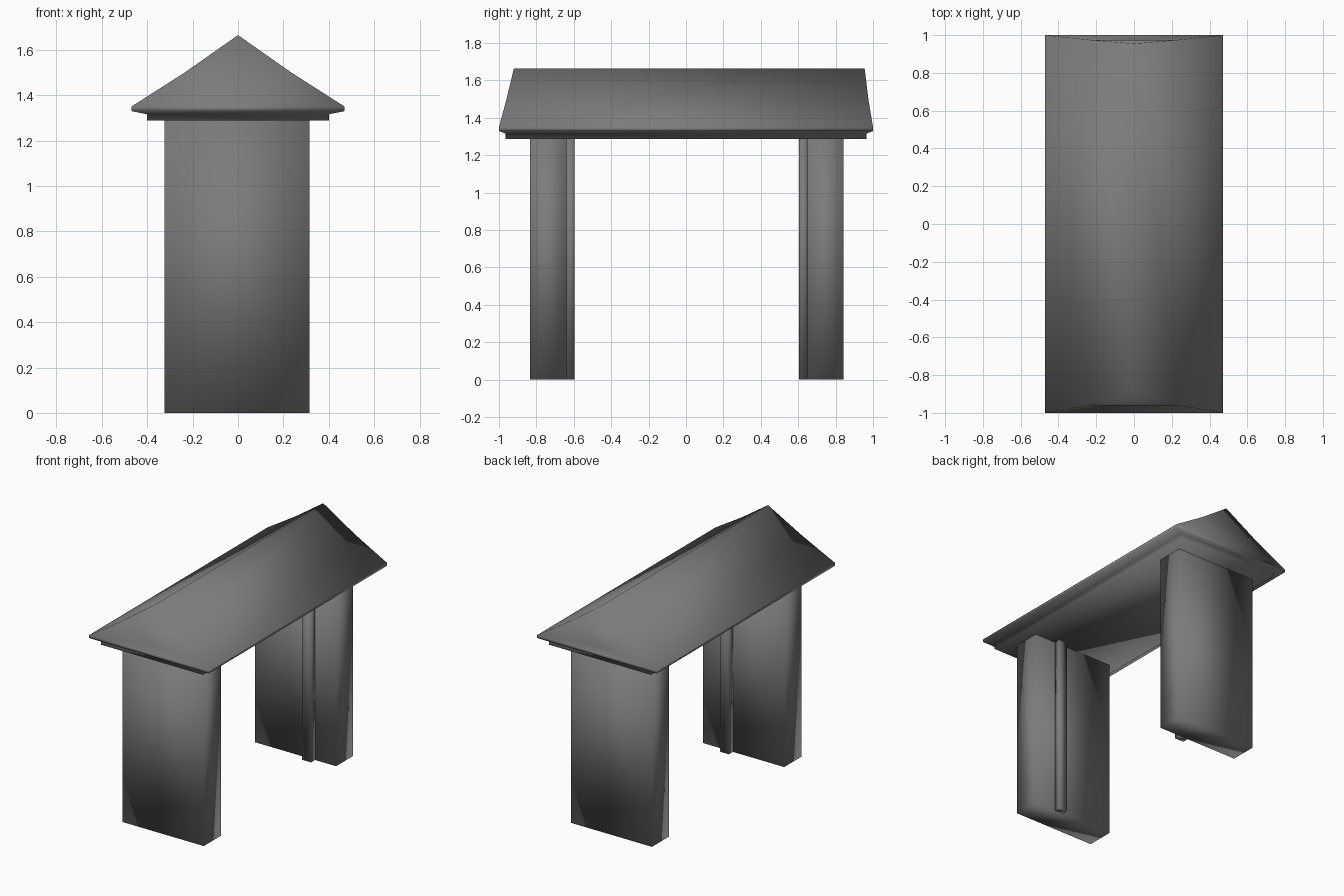
import bpy, bmesh
from mathutils import Vector

if "Cube" in bpy.data.objects:
    bpy.data.objects.remove(bpy.data.objects["Cube"])

# Dark grey finish shared by every part
dark = bpy.data.materials.new("dark_grey")
dark.diffuse_color = (0.2, 0.2, 0.2, 1)
dark.use_nodes = True
dark.node_tree.nodes["Principled BSDF"].inputs["Base Color"].default_value = dark.diffuse_color


def make_object(name, bm):
    bmesh.ops.recalc_face_normals(bm, faces=bm.faces[:])
    for f in bm.faces:
        f.smooth = True  # soft shading runs over all corners
    mesh = bpy.data.meshes.new(name)
    bm.to_mesh(mesh)
    bm.free()
    mesh.materials.append(dark)
    ob = bpy.data.objects.new(name, mesh)
    bpy.context.collection.objects.link(ob)
    return ob


def box(name, lo, hi):
    bm = bmesh.new()
    bmesh.ops.create_cube(bm, size=1)
    lo, hi = Vector(lo), Vector(hi)
    for v in bm.verts:
        v.co = (lo + hi) / 2 + Vector(c * s for c, s in zip(v.co, hi - lo))
    return make_object(name, bm)


# Two end walls, each with a narrow strip on the inner face
box("front_wall", (-0.323, -0.833, 0), (0.315, -0.64, 1.29))
box("back_wall", (-0.323, 0.65, 0), (0.315, 0.842, 1.29))
box("front_wall_strip", (0.08, -0.64, 0), (0.15, -0.595, 1.29))
box("back_wall_strip", (0.08, 0.605, 0), (0.15, 0.65, 1.29))

# Roof: rectangular sections (half width, y front, y back, z) lofted up to the ridge
sections = [
    (0.40, -0.965, 0.965, 1.288),
    (0.40, -0.965, 0.965, 1.316),
    (0.47, -1.0, 1.0, 1.33),
    (0.47, -1.0, 1.0, 1.35),
    (0.235, -0.96, 0.975, 1.50),
]
bm = bmesh.new()
rings = [[bm.verts.new(p) for p in ((-w, a, z), (w, a, z), (w, b, z), (-w, b, z))]
         for w, a, b, z in sections]
bm.faces.new(rings[0])
gables = []
for i, (low, up) in enumerate(zip(rings, rings[1:])):
    for k in range(4):
        n = (k + 1) % 4
        f = bm.faces.new((low[k], low[n], up[n], up[k]))
        if i == 3 and k in (0, 2):
            gables.append(f)
top = rings[-1]
r0 = bm.verts.new((0, -0.92, 1.665))
r1 = bm.verts.new((0, 0.955, 1.665))
bm.faces.new((top[0], top[1], r0))
bm.faces.new((top[2], top[3], r1))
bm.faces.new((top[1], top[2], r1, r0))
bm.faces.new((top[3], top[0], r0, r1))

# Slightly hollow gable ends
for v in bmesh.ops.poke(bm, faces=gables)["verts"]:
    v.co = (0, -0.955 if v.co.y < 0 else 0.975, 1.39)
make_object("roof", bm)
